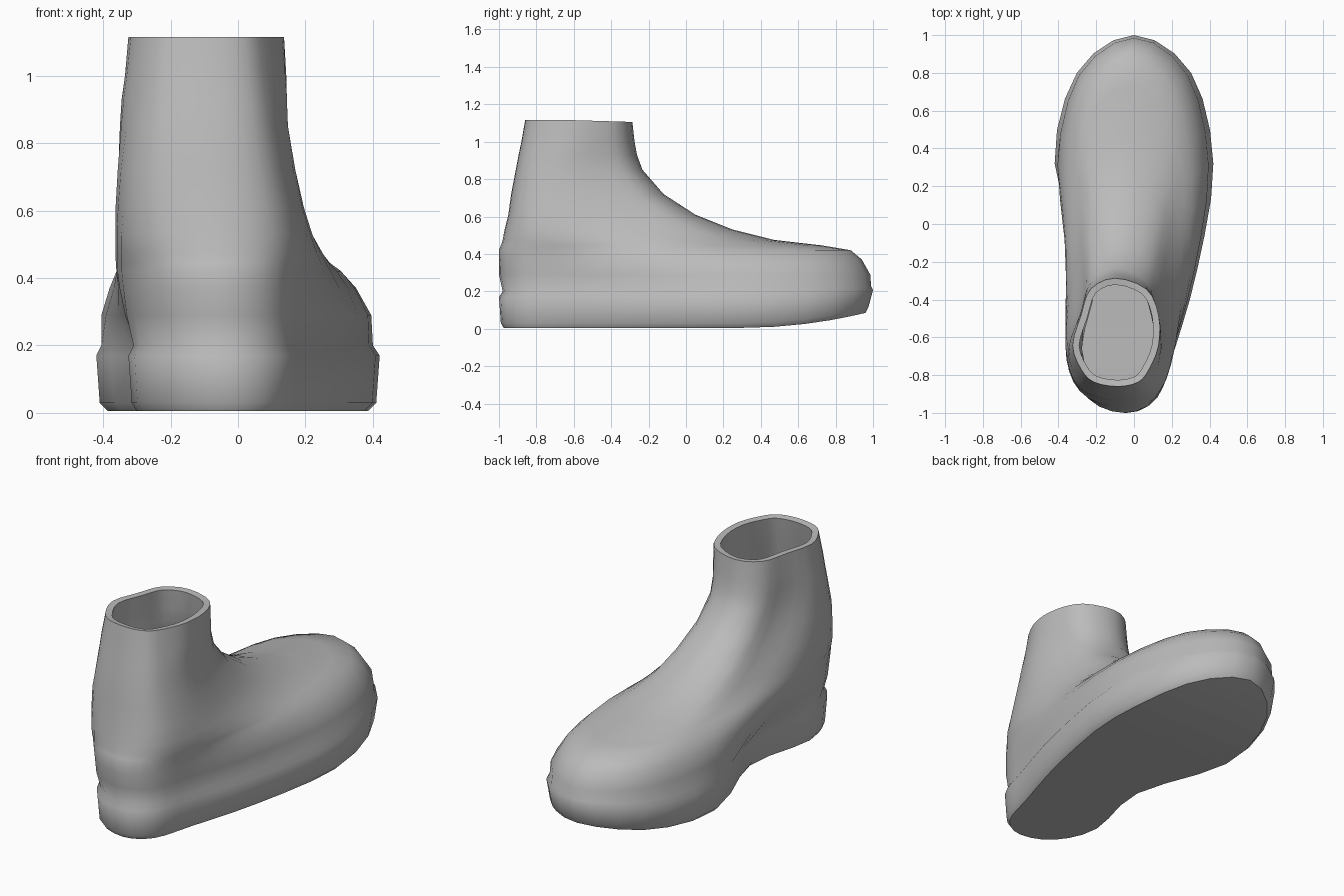
import bpy
import bmesh
from mathutils import Vector

if "Cube" in bpy.data.objects:
    bpy.data.objects.remove(bpy.data.objects["Cube"], do_unlink=True)

STEPS = 3        # samples between two outline control points
THICKNESS = 0.035

# Horizontal outlines from sole to cuff:
# height, heel y, toe y, (heel, waist, ball) on the left, the same on the right
RINGS = [
    (0.005, -.975, .96, (.185, .305, .385), (-.3, -.225, -.385)),
    (0.03, -.99, .975, (.2, .325, .41), (-.315, -.24, -.41)),
    (0.17, -1, 1, (.21, .335, .42), (-.325, -.265, -.42)),
    (0.2, -.98, .99, (.2, .32, .4), (-.31, -.275, -.405)),
    (0.29, -1, .985, (.2, .32, .395), (-.33, -.33, -.405)),
    (0.37, -1, .94, (.2, .3, .35), (-.34, -.355, -.38)),
    (0.42, -1, .88, (.2, .275, .305), (-.345, -.36, -.345)),
    (0.445, -.99, .73, (.2, .26, .265), (-.345, -.36, -.32)),
    (0.475, -.98, .47, (.195, .245, .24), (-.345, -.36, -.31)),
    (0.53, -.97, .25, (.185, .22, .2), (-.345, -.36, -.3)),
    (0.61, -.95, .05, (.165, .195, .175), (-.34, -.36, -.29)),
    (0.72, -.935, -.12, (.135, .17, .145), (-.33, -.355, -.28)),
    (0.85, -.91, -.233, (.11, .148, .125), (-.31, -.35, -.28)),
    (0.93, -.895, -.262, (.1, .145, .125), (-.3, -.345, -.285)),
    (1.0, -.88, -.275, (.09, .14, .13), (-.295, -.335, -.285)),
    (1.115, -.86, -.287, (.08, .13, .13), (-.28, -.325, -.28)),
]


def lerp(a, b, t):
    return a + (b - a) * t


def catmull_rom(a, b, c, d, t):
    return 0.5 * (2 * b + (c - a) * t + (2 * a - 5 * b + 4 * c - d) * t * t
                  + (3 * b - a - 3 * c + d) * t ** 3)


def side_points(heel_y, toe_y, heel_x, toe_x, widths):
    """Control points along one side, from heel to toe, tips left out."""
    heel, waist, ball = widths
    stations = [(0.04, lerp(heel_x, heel, 0.65)), (0.16, heel),
                (0.38, waist), (0.66, ball), (0.9, lerp(toe_x, ball, 0.72))]
    return [Vector((x, lerp(heel_y, toe_y, f))) for f, x in stations]


def outline(z, heel_y, toe_y, left, right):
    """Closed smooth outline at one height, with the toe lifted off the floor."""
    heel_x = -0.03 - 0.05 * z
    toe_x = -0.1 * min(1, max(0, (z - 0.3) / 0.5))
    ends = (heel_y, toe_y, heel_x, toe_x)
    control = [Vector((heel_x, heel_y))] + side_points(*ends, left)
    control += [Vector((toe_x, toe_y))] + side_points(*ends, right)[::-1]
    n = len(control)
    fade = min(1, max(0, (0.27 - z) / 0.24))
    points = []
    for i in range(n):
        a, b, c, d = (control[(i + k) % n] for k in (-1, 0, 1, 2))
        for s in range(STEPS):
            p = catmull_rom(a, b, c, d, s / STEPS)
            lift = 0.09 * max(0, (p.y - 0.3) / 0.7) ** 2 * fade
            # The cuff dips slightly toward the instep
            dip = 0.03 * max(0, p.y + 0.6) if z > 1.1 else 0
            points.append((p.x, p.y, z + lift - dip))
    return points


# Boot skin lofted through the outlines
bm = bmesh.new()
loops = [[bm.verts.new(p) for p in outline(*ring)] for ring in RINGS]
count = len(loops[0])
for low, high in zip(loops, loops[1:]):
    for i in range(count):
        j = (i + 1) % count
        bm.faces.new((low[i], low[j], high[j], high[i])).smooth = True

# Crisp cuff edge
for edge in bm.edges:
    if edge.is_boundary and edge.verts[0] in loops[-1]:
        edge.smooth = False

# Flat-shaded sole closed with strips running across the foot
base = loops[0]
for i in range(count // 2):
    strip = [base[i], base[-i], base[-i - 1], base[i + 1]]
    bm.faces.new(list(dict.fromkeys(strip)))
bmesh.ops.recalc_face_normals(bm, faces=bm.faces)

mesh = bpy.data.meshes.new("boot")
bm.to_mesh(mesh)
bm.free()
boot = bpy.data.objects.new("boot", mesh)
bpy.context.collection.objects.link(boot)

# Plain grey material
grey = bpy.data.materials.new("plain_grey")
grey.use_nodes = True
colour = (0.5, 0.5, 0.5, 1)
grey.diffuse_color = colour
grey.node_tree.nodes["Principled BSDF"].inputs["Base Color"].default_value = colour
mesh.materials.append(grey)

# Hollow inside with a thick rim
shell = boot.modifiers.new("wall", "SOLIDIFY")
shell.thickness = THICKNESS
shell.offset = -1
